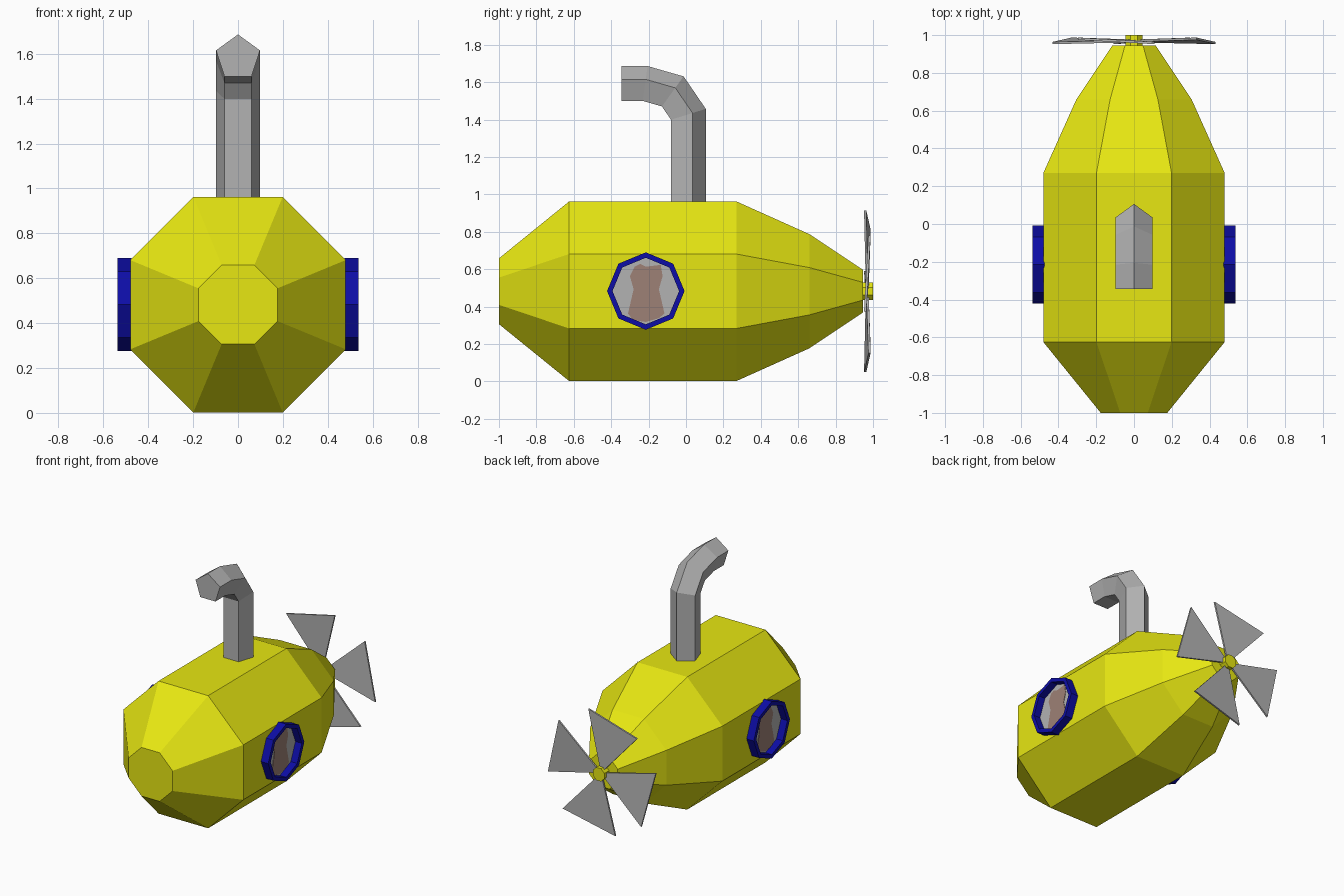
import bpy, bmesh
from math import sin, cos, pi, radians
from mathutils import Vector

cube = bpy.data.objects.get("Cube")
if cube:
    bpy.data.objects.remove(cube)


def material(name, rgb):
    m = bpy.data.materials.new(name)
    m.use_nodes = True
    m.diffuse_color = (*rgb, 1)
    m.node_tree.nodes["Principled BSDF"].inputs["Base Color"].default_value = (*rgb, 1)
    return m


YELLOW = material("yellow", (0.8, 0.8, 0.006))
GREY = material("grey", (0.45, 0.45, 0.45))
BLUE = material("dark_blue", (0.004, 0.004, 0.38))
BROWN = material("dusty_brown", (0.34, 0.22, 0.18))

AXIS_Z = 0.482


def finish(name, bm, mat):
    bmesh.ops.recalc_face_normals(bm, faces=bm.faces)
    mesh = bpy.data.meshes.new(name)
    bm.to_mesh(mesh)
    bm.free()
    mesh.materials.append(mat)
    obj = bpy.data.objects.new(name, mesh)
    bpy.context.collection.objects.link(obj)
    return obj


def loft(name, rings, mat, closed=False):
    """Skin a list of equal point rings; cap the ends, or join last to first."""
    bm = bmesh.new()
    loops = [[bm.verts.new(p) for p in ring] for ring in rings]
    n = len(loops[0])
    pairs = list(zip(loops, loops[1:]))
    if closed:
        pairs.append((loops[-1], loops[0]))
    else:
        bm.faces.new(loops[0])
        bm.faces.new(loops[-1])
    for a, b in pairs:
        for i in range(n):
            j = (i + 1) % n
            bm.faces.new((a[i], a[j], b[j], b[i]))
    return finish(name, bm, mat)


def ring_y(y, r, n=8, z=AXIS_Z):
    return [(r * cos(2 * pi * (i + 0.5) / n), y, z + r * sin(2 * pi * (i + 0.5) / n))
            for i in range(n)]


# Octagonal hull: (y, distance from axis to flat side)
stations = [(-1, 0.176), (-0.625, 0.48), (0.27, 0.48), (0.66, 0.305), (0.945, 0.115)]
loft("hull", [ring_y(y, a / cos(pi / 8)) for y, a in stations], YELLOW)

# Propeller hub and four pitched, tapered blades
loft("propeller_hub", [ring_y(y, 0.05) for y in (0.93, 1.0)], YELLOW)


def blade_point(r, angle, y):
    return (r * cos(angle), y, AXIS_Z + r * sin(angle))


for k in range(4):
    mid = radians(104 + 90 * k)
    spread = radians(28)
    outline = [(0.03, mid - spread, 0.966), (0.445, mid - spread, 0.957),
               (0.445, mid + spread, 0.98), (0.03, mid + spread, 0.97)]
    loft(f"propeller_blade_{k + 1}",
         [[blade_point(r, a, y + dy) for r, a, y in outline] for dy in (-0.005, 0.007)], GREY)

# Periscope: five-sided tube, mitred along its bend
path = [Vector((0, y, z)) for y, z in
        ((0.003, 0.9), (0.003, 1.425), (-0.077, 1.542), (-0.22, 1.583), (-0.345, 1.583))]
tube = []
for i, p in enumerate(path):
    before = (p - path[i - 1]).normalized() if i else None
    after = (path[i + 1] - p).normalized() if i + 1 < len(path) else None
    before, after = before or after, after or before
    tangent = (before + after).normalized()
    outward = Vector((0, tangent.z, -tangent.y))
    stretch = 1 / tangent.dot(before)
    tube.append([p + outward * (0.103 * stretch * cos(2 * pi * k / 5))
                 + Vector((0.103 * sin(2 * pi * k / 5), 0, 0)) for k in range(5)])
loft("periscope", tube, GREY)

# Portholes on both sides: frame, glass and the dim figure behind it
WIN_Y, WIN_Z = -0.215, 0.483


def ring_x(x, r):
    return [(x, WIN_Y + r * cos(pi * k / 4), WIN_Z + r * sin(pi * k / 4)) for k in range(8)]


figure = [(-0.06, 0.13), (-0.03, 0.145), (0, 0.13), (0.08, 0.14), (0.09, 0.08),
          (0.07, 0.01), (0.1, -0.12), (0.07, -0.145), (0, -0.165), (-0.07, -0.155),
          (-0.095, -0.12), (-0.065, 0.01), (-0.085, 0.08)]
for side, s in (("left", 1), ("right", -1)):
    loft(f"{side}_porthole_frame",
         [ring_x(s * x, r) for x, r in
          ((0.475, 0.207), (0.537, 0.207), (0.537, 0.178), (0.475, 0.178))], BLUE, closed=True)
    loft(f"{side}_porthole_glass", [ring_x(s * x, 0.18) for x in (0.478, 0.486)], GREY)
    loft(f"{side}_porthole_figure",
         [[(s * x, WIN_Y + y, WIN_Z + z) for y, z in figure] for x in (0.485, 0.489)], BROWN)
